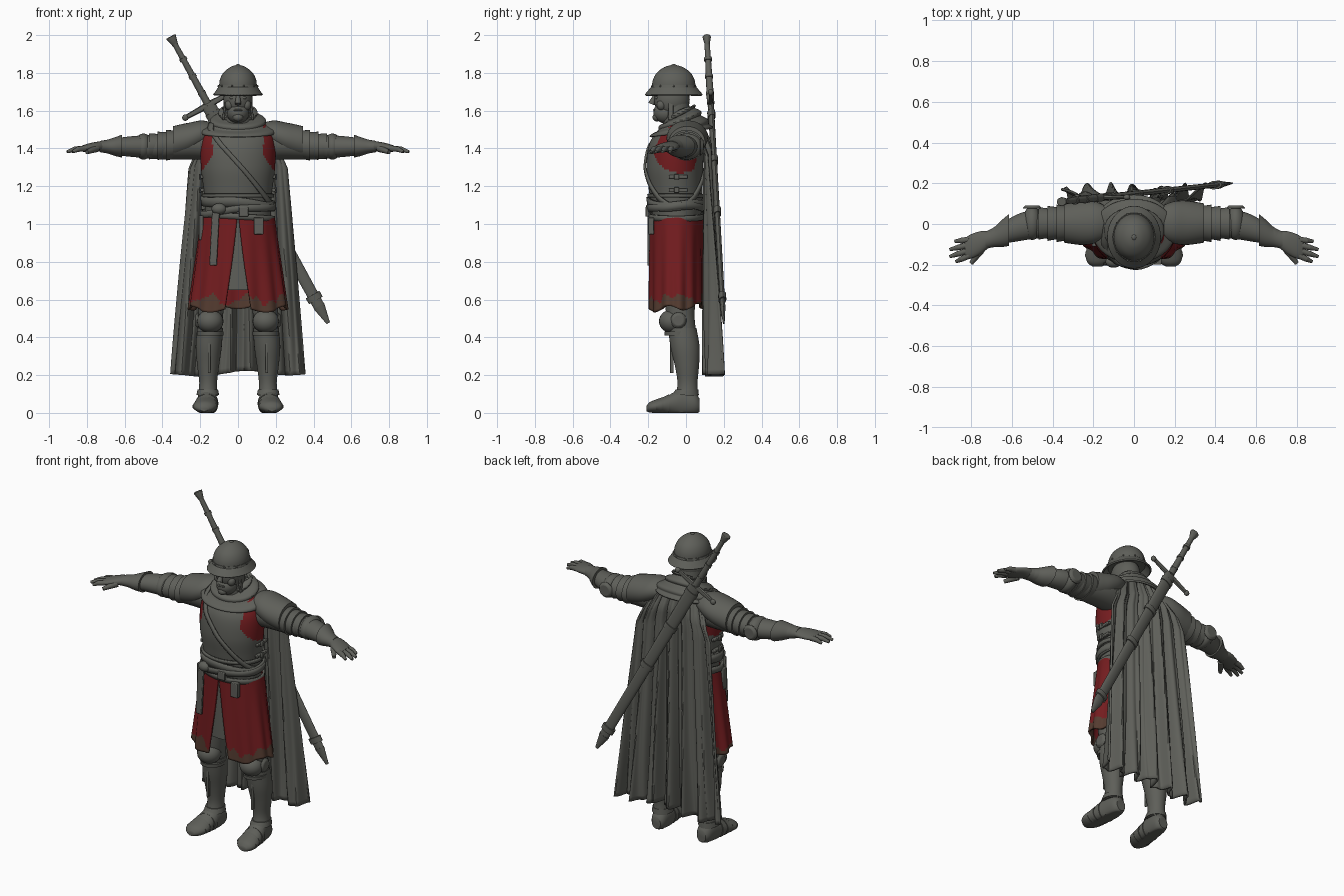
import bpy, bmesh, math
from math import sin, cos, pi
from mathutils import Vector, Matrix

cube = bpy.data.objects.get("Cube")
if cube:
    bpy.data.objects.remove(cube)


def material(name, r, g, b):
    m = bpy.data.materials.new(name)
    m.use_nodes = True
    m.diffuse_color = (r, g, b, 1)
    m.node_tree.nodes["Principled BSDF"].inputs["Base Color"].default_value = (r, g, b, 1)
    return m


GREY = material("dark grey", .112, .114, .1)
RED = material("deep red", .175, .012, .014)
STAIN = material("muddy brown", .09, .045, .03)
parts = []


def finish(name, bm, mats=(GREY,), rule=None, thick=0, bevel=0):
    """Turn a bmesh into an object, colouring faces by an optional rule."""
    bmesh.ops.recalc_face_normals(bm, faces=bm.faces)
    if rule:
        for f in bm.faces:
            f.material_index = rule(f.calc_center_median())
    mesh = bpy.data.meshes.new(name)
    bm.to_mesh(mesh)
    bm.free()
    for m in mats:
        mesh.materials.append(m)
    ob = bpy.data.objects.new(name, mesh)
    bpy.context.collection.objects.link(ob)
    if thick:
        mod = ob.modifiers.new("thickness", 'SOLIDIFY')
        mod.thickness, mod.offset = thick, 0
    if bevel:
        mod = ob.modifiers.new("bevel", 'BEVEL')
        mod.width, mod.segments = bevel, 2
    parts.append(ob)
    return ob


def surface(name, f, nu, nv, closed=False, cap=False, **kw):
    """Grid surface from a function of u and v in the range 0 to 1."""
    bm = bmesh.new()
    cols = nu if closed else nu + 1
    rows = [[bm.verts.new(f(i / nu, j / nv)) for i in range(cols)] for j in range(nv + 1)]
    for a, b in zip(rows, rows[1:]):
        for i in range(nu):
            k = (i + 1) % cols
            bm.faces.new((a[i], a[k], b[k], b[i]))
    if cap:
        bm.faces.new(rows[0])
        bm.faces.new(rows[-1])
    return finish(name, bm, **kw)


def spline(rows, t):
    """Smooth interpolation through rows of numbers."""
    t *= len(rows) - 1
    i = min(int(t), len(rows) - 2)
    t -= i
    a, b, c, d = (rows[max(0, min(len(rows) - 1, i + k))] for k in (-1, 0, 1, 2))
    return [q + t * ((r - p) + t * ((2 * p - 5 * q + 4 * r - s) + t * (3 * (q - r) + s - p))) / 2
            if t else q for p, q, r, s in zip(a, b, c, d)] if t == 0 else [
            q + .5 * t * (r - p + t * (2 * p - 5 * q + 4 * r - s + t * (3 * (q - r) + s - p)))
            for p, q, r, s in zip(a, b, c, d)]


def loft(name, rings, axis='Z', side=1, seg=32, steps=4, cap=True, **kw):
    """Elliptical rings (x, y, z, radius, radius) joined along one axis."""
    def f(u, v):
        x, y, z, ra, rb = spline(rings, v)
        a, b = ra * cos(2 * pi * u), rb * sin(2 * pi * u)
        dx, dy, dz = {'Z': (a, b, 0), 'X': (0, a, b), 'Y': (a, 0, b)}[axis]
        return side * (x + dx), y + dy, max(0, z + dz)
    return surface(name, f, seg, steps * (len(rings) - 1), True, cap, **kw)


def ball(name, at, size, **kw):
    bm = bmesh.new()
    m = Matrix.Translation(at) @ Matrix.Diagonal((*size, 1))
    bmesh.ops.create_uvsphere(bm, u_segments=24, v_segments=14, radius=1, matrix=m)
    return finish(name, bm, **kw)


def rod(name, a, b, r1, r2, flat=1, seg=14, **kw):
    a, b = Vector(a), Vector(b)
    d = b - a
    m = Matrix.Translation((a + b) / 2) @ d.to_track_quat('Z', 'Y').to_matrix().to_4x4()
    bm = bmesh.new()
    bmesh.ops.create_cone(bm, cap_ends=True, segments=seg, radius1=r1, radius2=r2,
                          depth=d.length, matrix=m @ Matrix.Diagonal((flat, 1, 1, 1)))
    return finish(name, bm, **kw)


def box(name, at, size, tilt=0, **kw):
    bm = bmesh.new()
    m = Matrix.Translation(at) @ Matrix.Rotation(tilt, 4, 'Y') @ Matrix.Diagonal((*size, 1))
    bmesh.ops.create_cube(bm, size=1, matrix=m)
    return finish(name, bm, bevel=.004, **kw)


# Breastplate with red cloth showing round the arm holes
TORSO = [(0, -.05, 1.0, .175, .125), (0, -.05, 1.1, .175, .135), (0, -.055, 1.19, .183, .143),
         (0, -.06, 1.3, .196, .15), (0, -.05, 1.42, .198, .146), (0, -.03, 1.5, .175, .115),
         (0, -.01, 1.56, .11, .08)]


def armhole(c):
    return int(abs(c.x) > .135 and ((c.y + .03) / .145) ** 2 + ((c.z - 1.4) / .13) ** 2 < 1)


loft("breastplate", TORSO, seg=96, steps=10, mats=(GREY, RED), rule=armhole)


def torso_point(theta, z, gap):
    rows = [r for r in TORSO if r[2] <= z][-1:] + [r for r in TORSO if r[2] > z][:1]
    lo, hi = rows[0], rows[-1]
    k = (z - lo[2]) / (hi[2] - lo[2]) if hi is not lo else 0
    y, rx, ry = (lo[i] + k * (hi[i] - lo[i]) for i in (1, 3, 4))
    return (rx + gap) * cos(theta), y + (ry + gap) * sin(theta), z


def band(name, height, width, slope=0, gap=.01, wave=0):
    """Strap wrapped round the torso, level or slanting."""
    def f(u, v):
        t = 2 * pi * u
        z = height - slope * cos(t) + (v - .5) * width + wave * sin(3 * t)
        return torso_point(t, min(z, 1.545), gap)
    return surface(name, f, 64, 2, True, thick=.012)


band("chest_strap", 1.32, .035, .23)
band("waist_sash", 1.11, .05, .015, .014, .006)
band("lower_sash", 1.075, .035, -.02, .02, .006)
band("sword_belt", 1.04, .03, .012, .014)
band("breastplate_hem", 1.15, .02, 0, .006)
for s, side in ((1, "left"), (-1, "right")):
    for h in (1.18, 1.25):
        box(side + "_side_strap", (s * .19, -.04, h), (.02, .1, .018))
        box(side + "_side_buckle", (s * .2, -.05, h), (.014, .025, .03))

# Belt hangings
box("hanging_belt_end", (-.125, -.196, .92), (.04, .015, .28), .05)
box("belt_pouch", (.11, -.185, .99), (.05, .03, .09))
box("belt_buckle", (.03, -.205, 1.065), (.05, .02, .05))
ball("sash_knot", (-.1, -.185, 1.08), (.04, .03, .03))
box("dagger_sheath", (-.195, -.09, .98), (.025, .04, .13))


# Split red skirt with a muddy hem, over a grey underskirt
def skirt(u, v):
    gap = .015 + .25 * v
    t = -pi / 2 + gap + u * (2 * pi - 2 * gap)
    fold = .007 * v * sin(13 * t)
    x = (.188 + .068 * v + fold) * cos(t)
    y = -.05 + (.133 + .002 * v + fold) * sin(t) * (1.04 if sin(t) < 0 else 1)
    return x, y, 1.04 - v * (.485 + .015 * sin(5 * t) - .01 * sin(t))


surface("red_skirt", skirt, 120, 44, mats=(RED, STAIN), thick=.012,
        rule=lambda c: int(c.z < .6 + .025 * sin(31 * c.x) + .012 * sin(83 * c.x + 40 * c.y)))
loft("underskirt", [(0, -.05, 1.03, .175, .125), (0, -.05, .85, .19, .128),
                    (0, -.05, .65, .215, .128)], seg=48)

# Head, with the coif and wide-brimmed helmet
ball("head", (0, -.075, 1.66), (.078, .095, .1))
ball("jaw", (0, -.105, 1.59), (.06, .068, .058))
ball("chin", (0, -.155, 1.565), (.028, .022, .022))
rod("nose", (0, -.16, 1.69), (0, -.183, 1.635), .008, .018, seg=10)
box("mouth", (0, -.168, 1.603), (.045, .012, .01))
for s, side in ((1, "left"), (-1, "right")):
    ball(side + "_eye", (s * .03, -.153, 1.668), (.014, .01, .009))
    box(side + "_brow", (s * .032, -.158, 1.685), (.04, .016, .01), s * .15)
    ball(side + "_cheek", (s * .045, -.13, 1.63), (.024, .025, .028))
    box(side + "_chin_strap", (s * .071, -.08, 1.62), (.012, .025, .14), -s * .1)
loft("neck", [(0, -.04, 1.48, .085, .08), (0, -.05, 1.56, .072, .075), (0, -.06, 1.65, .07, .075)])
loft("helmet_brim", [(0, -.065, 1.682, .128, .15), (0, -.065, 1.7, .115, .135),
                     (0, -.065, 1.722, .1, .116)], seg=48, cap=False, thick=.01)
loft("helmet_crown", [(0, -.065, 1.715, .1, .116), (0, -.065, 1.76, .097, .111),
                      (0, -.065, 1.8, .078, .09), (0, -.065, 1.83, .042, .05),
                      (0, -.065, 1.842, .008, .01)], seg=48)
loft("helmet_band", [(0, -.065, 1.722, .106, .121), (0, -.065, 1.736, .103, .118)], seg=48)
ball("helmet_tip", (0, -.065, 1.838), (.012, .014, .009))
for i in range(10):
    t = 2 * pi * i / 10
    ball("helmet_rivet", (.104 * cos(t), -.065 + .12 * sin(t), 1.73), (.005, .005, .005))


# Cowl of wrapped cloth folds round the neck
def cowl(u, v):
    t = 2 * pi * u
    fold = .012 * sin(v * 17 + 2 * sin(t))
    r = .075 + .125 * v ** 1.3 + fold
    return r * 1.05 * cos(t), -.02 + r * .8 * sin(t), 1.605 - .1 * v + .025 * sin(t) - .02 * v * v


surface("neck_cowl", cowl, 64, 28, True, thick=.012)


# Long cape with deep folds
def cape(u, v):
    x = u * 2 - 1
    half = .14 + .1 * min(1, v / .16) ** .7 + .12 * v
    amp = .008 + .032 * v
    y = .06 + .05 * min(1, v / .1) + .035 * v
    y += amp * sin(19 * x + 1.5 * sin(2 * v)) + amp * .4 * sin(43 * x + 3 * v)
    hem = .205 + .018 * sin(4 * x + 1) * (1 - x * x)
    return half * x + .006 * sin(31 * x) * v, y, 1.57 - .07 * x * x - v * (1.57 - .07 * x * x - hem)


surface("cape", cape, 150, 50, thick=.012)

# Arms, built once for each side
for s, side in ((1, "left"), (-1, "right")):
    loft(side + "_upper_arm", [(.17, .0, 1.425, .09, .085), (.26, .005, 1.425, .092, .083),
                               (.4, .003, 1.41, .077, .068), (.5, 0, 1.408, .07, .06)], 'X', s)
    loft(side + "_pauldron", [(.13, .01, 1.49, .075, .045), (.19, .008, 1.475, .102, .073),
                              (.25, .006, 1.455, .109, .083), (.31, .005, 1.44, .102, .086),
                              (.345, .005, 1.433, .096, .084)], 'X', s)
    for i in range(3):
        x, k = .35 + .045 * i, .006 * i
        loft(side + "_arm_lame", [(x - .015, .004, 1.42 - k / 2, .085 - k, .075 - k),
                                  (x + .03, .003, 1.417 - k / 2, .092 - k, .081 - k)], 'X', s)
    ball(side + "_elbow_guard", (s * .5, .005, 1.41), (.048, .084, .069))
    rod(side + "_elbow_fan", (s * .5, .075, 1.41), (s * .5, .092, 1.41), .05, .035, bevel=.004)
    loft(side + "_forearm", [(.48, 0, 1.41, .07, .06), (.56, -.015, 1.41, .068, .055),
                             (.66, -.05, 1.41, .05, .042), (.72, -.075, 1.41, .04, .03)], 'X', s)
    loft(side + "_gauntlet_cuff", [(.615, -.03, 1.412, .078, .06), (.65, -.047, 1.41, .066, .05),
                                   (.69, -.066, 1.41, .048, .037), (.73, -.08, 1.41, .043, .03)],
         'X', s)
    loft(side + "_palm", [(.71, -.075, 1.41, .038, .028), (.75, -.09, 1.41, .055, .025),
                          (.8, -.11, 1.403, .06, .021), (.83, -.12, 1.398, .05, .015)], 'X', s)
    for i, (x, y) in enumerate(((.875, -.185), (.905, -.16), (.905, -.125), (.88, -.085))):
        base = Vector((s * .81, -.155 + .026 * i, 1.4))
        tip = Vector((s * x, y, 1.382))
        mid = base.lerp(tip, .55) + Vector((0, 0, .006))
        rod(side + "_finger", base, mid, .016, .014)
        ball(side + "_knuckle", mid, (.014, .014, .014))
        rod(side + "_fingertip", mid, tip, .014, .008)
    rod(side + "_thumb", (s * .75, -.125, 1.4), (s * .8, -.193, 1.38), .02, .011)

    # Legs and armoured boots
    loft(side + "_thigh", [(.13, -.04, .8, .085, .09), (.14, -.03, .65, .078, .085),
                           (.145, -.03, .52, .066, .075), (.15, -.015, .42, .062, .07)], 'Z', s)
    ball(side + "_knee_guard", (s * .147, -.075, .485), (.07, .068, .062))
    rod(side + "_knee_wing", (s * .21, -.04, .49), (s * .225, -.04, .49), .045, .03, bevel=.004)
    loft(side + "_knee_strap", [(.147, -.035, .43, .071, .08), (.147, -.035, .41, .07, .078)], 'Z', s)
    loft(side + "_greave", [(.148, -.02, .45, .068, .075), (.155, -.005, .35, .069, .077),
                            (.158, .005, .25, .058, .064), (.158, .008, .16, .047, .053),
                            (.16, .005, .09, .053, .06)], 'Z', s)
    box(side + "_shin_ridge", (s * .153, -.075, .31), (.014, .02, .2))
    loft(side + "_boot", [(.156, .072, .04, .03, .035), (.157, .045, .05, .046, .06),
                          (.16, -.02, .055, .052, .075), (.167, -.09, .045, .058, .05),
                          (.173, -.15, .036, .065, .038), (.178, -.19, .03, .05, .028),
                          (.18, -.21, .022, .022, .014)], 'Y', s)
    for i in range(3):
        y, k = -.05 - .04 * i, .012 * i
        loft(side + "_foot_lame", [(.163 + k / 3, y, .05 - k / 2, .059 + k / 4, .067 - k),
                                   (.166 + k / 3, y - .03, .046 - k / 2, .062 + k / 4, .055 - k)],
             'Y', s)
    loft(side + "_ankle_collar", [(.16, .005, .125, .054, .06), (.16, -.002, .095, .06, .07)], 'Z', s)

# Sheathed sword slung across the back
pommel, tip = Vector((-.352, .11, 1.985)), Vector((.478, .2, .475))


def along(t):
    return pommel.lerp(tip, t)


rod("sword_pommel", along(-.005), along(.03), .03, .014, .8, 8, bevel=.004)
rod("sword_grip", along(.02), along(.23), .014, .02)
for t in (.07, .13, .19):
    rod("grip_ring", along(t), along(t + .01), .021, .021)
cross = Vector((.87, 0, .48))
for s in (1, -1):
    rod("sword_guard", along(.235), along(.235) + cross * s * .14, .018, .012, .7, 8)
    ball("guard_end", along(.235) + cross * s * .14, (.017, .014, .017))
rod("scabbard", along(.235), along(.95), .038, .03, .42)
rod("scabbard_tip", along(.94), along(1), .032, .01, .45)
for t in (.26, .42, .6, .9):
    rod("scabbard_band", along(t), along(t + .02), .042, .041, .5)

# Smooth shading with sharp edges kept
bpy.ops.object.select_all(action='DESELECT')
for ob in parts:
    ob.select_set(True)
bpy.context.view_layer.objects.active = parts[0]
bpy.ops.object.shade_smooth_by_angle(angle=math.radians(40))
